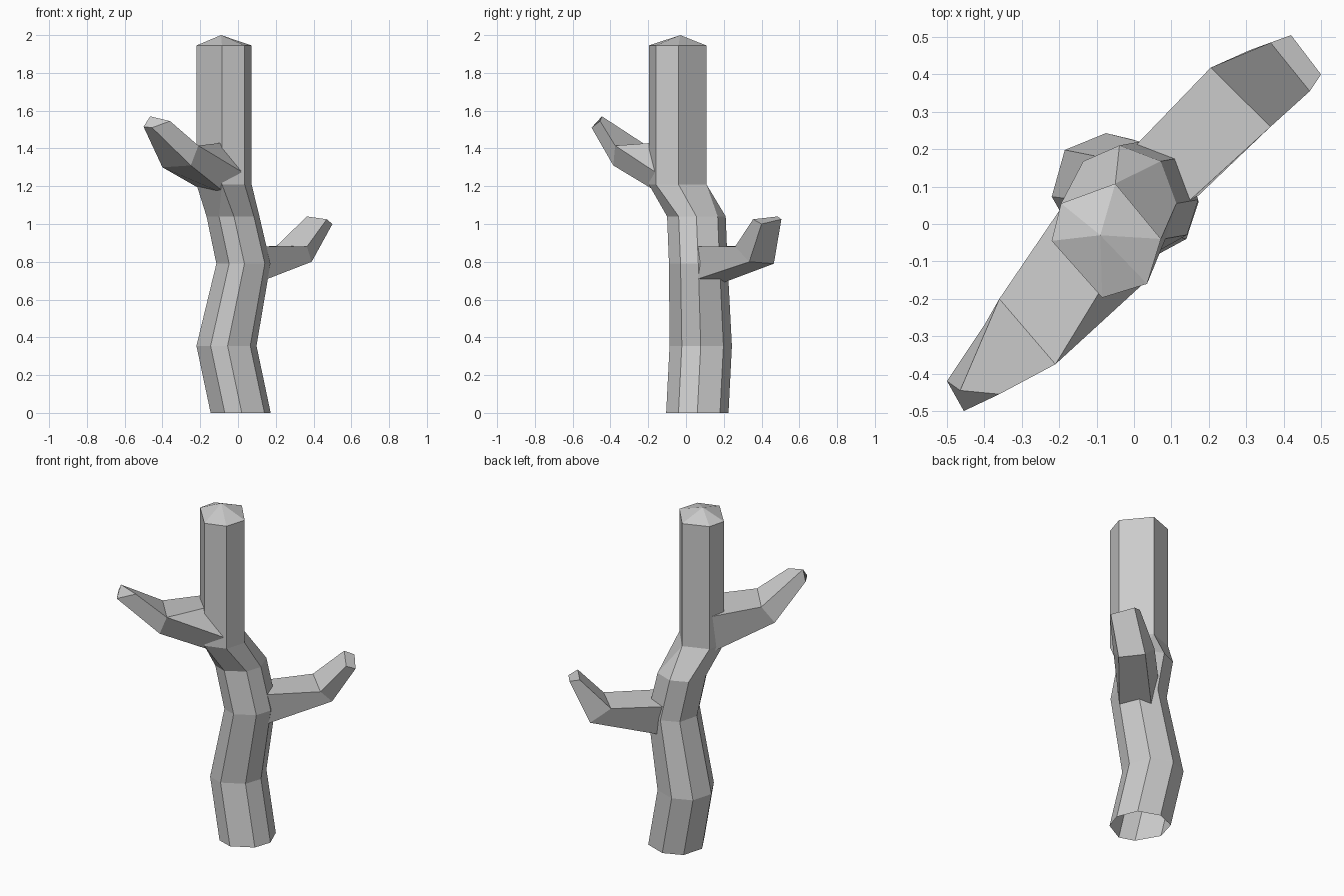
import bpy, bmesh

if "Cube" in bpy.data.objects:
    bpy.data.objects.remove(bpy.data.objects["Cube"])


def loft(name, rings, cap=False, apex=None):
    """Skin a list of equal-length point rings into one flat-shaded object."""
    bm = bmesh.new()
    rows = [[bm.verts.new(p) for p in ring] for ring in rings]
    n = len(rows[0])
    for a, b in zip(rows, rows[1:]):
        for i in range(n):
            j = (i + 1) % n
            bm.faces.new((a[i], a[j], b[j], b[i]))
    if apex:
        tip = bm.verts.new(apex)
        for i in range(n):
            bm.faces.new((rows[-1][i], rows[-1][(i + 1) % n], tip))
    elif cap:
        bm.faces.new(rows[-1])
    bmesh.ops.remove_doubles(bm, verts=bm.verts, dist=0.001)
    bmesh.ops.recalc_face_normals(bm, faces=bm.faces)
    me = bpy.data.meshes.new(name)
    bm.to_mesh(me)
    bm.free()
    ob = bpy.data.objects.new(name, me)
    bpy.context.collection.objects.link(ob)
    return ob


# Trunk: crooked eight-sided lower part narrowing to a six-sided upper part
octagon = [(-.155, -.005), (-.12, .12), (-.01, .165), (.115, .12),
           (.163, 0), (.13, -.10), (.01, -.165), (-.08, -.135)]
hexagon = [(-.22, -.045), (-.195, .055), (-.05, .108), (-.05, .108),
           (.072, -.04), (.035, -.16), (-.085, -.197), (-.085, -.197)]
levels = [(0, .01, .06, 1, 1), (.355, -.065, .078, 1, 1),
          (.79, .025, .065, .90, .94), (1.04, -.03, .055, .88, .94)]
rings = [[(cx + x * sx, cy + y * sy, z) for x, y in octagon]
         for z, cx, cy, sx, sy in levels]
rings += [[(x, y, z) for x, y in hexagon] for z in (1.21, 1.945)]
loft("trunk", rings, apex=(-.09, -.03, 2.0))

# Lower branch: reaches back right, then bends up
loft("lower_branch", [
    [(.14, .055, .88), (-.01, .195, .87), (.03, .185, .685), (.145, .05, .705)],
    [(.365, .26, .88), (.205, .418, .885), (.31, .465, .79), (.39, .335, .80)],
    [(.47, .355, 1.025), (.365, .485, 1.04), (.42, .505, 1.025), (.5, .4, 1.0)],
], cap=True)

# Upper branch: reaches front left, with a broad flared root
upper_left, upper_right = (-.36, -.2, 1.41), (-.21, -.375, 1.415)
tip_right = (-.36, -.455, 1.545)
loft("upper_branch", [
    [(-.19, .05, 1.40), (-.085, -.17, 1.43), (.03, -.155, 1.27),
     (-.05, -.12, 1.15), (-.19, .03, 1.18)],
    [upper_left, upper_right, upper_right, (-.25, -.385, 1.31), (-.40, -.27, 1.30)],
    [(-.465, -.445, 1.57), tip_right, tip_right, (-.455, -.5, 1.51), (-.5, -.42, 1.515)],
], cap=True)
